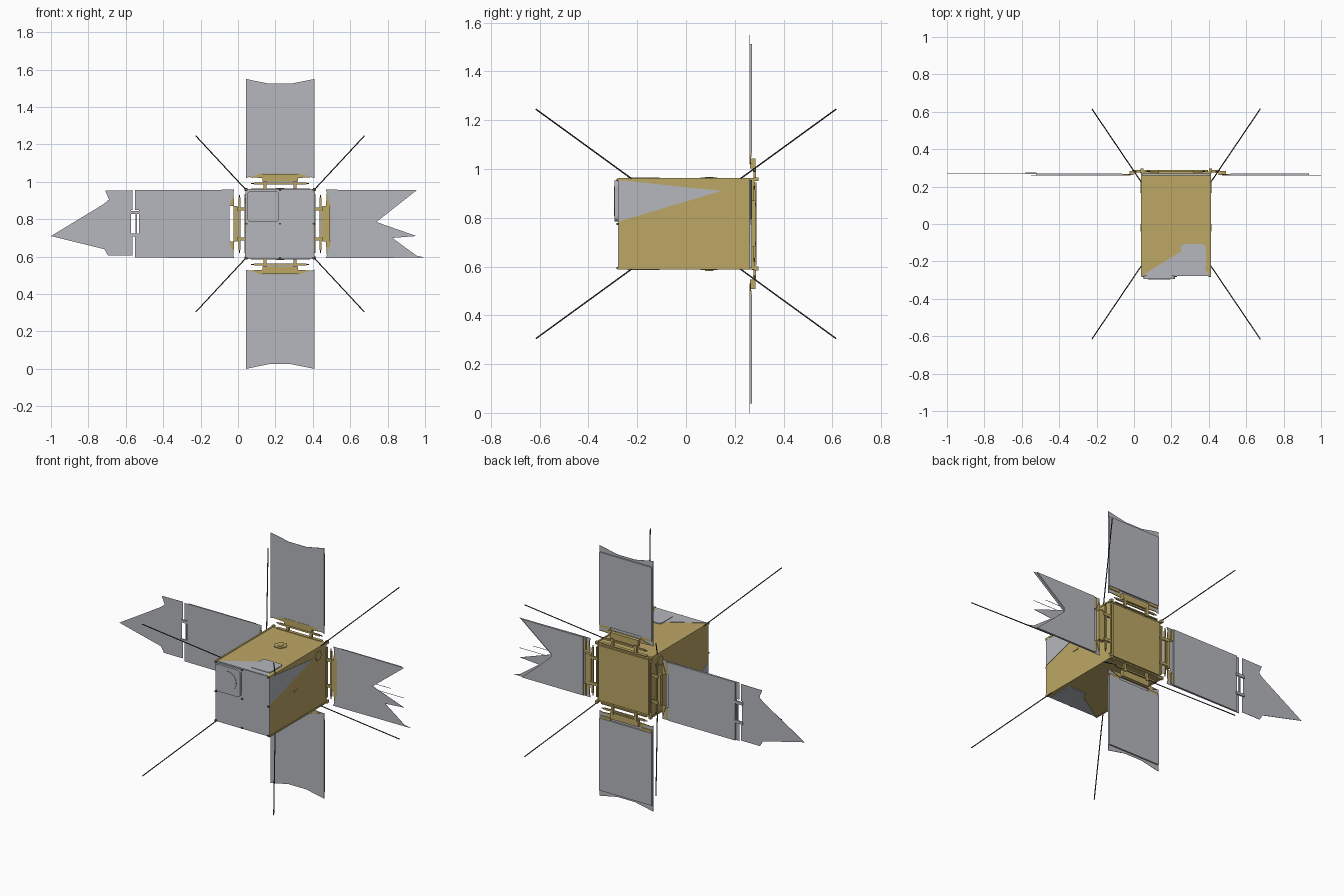
import bpy, bmesh, math
from mathutils import Vector

if "Cube" in bpy.data.objects:
    bpy.data.objects.remove(bpy.data.objects["Cube"], do_unlink=True)


def material(name, rgb):
    m = bpy.data.materials.new(name)
    m.use_nodes = True
    m.diffuse_color = (*rgb, 1)
    m.node_tree.nodes["Principled BSDF"].inputs["Base Color"].default_value = (*rgb, 1)
    return m


GOLD = material("gold foil", (0.51, 0.39, 0.13))
GREY = material("panel grey", (0.46, 0.475, 0.51))
DARK = material("dark metal", (0.06, 0.06, 0.065))

CX, CZ = 0.225, 0.775      # body axis
HALF = 0.185               # body half width
FRONT, BACK = -0.275, 0.29


def finish(name, bm, mat):
    bmesh.ops.recalc_face_normals(bm, faces=bm.faces)
    me = bpy.data.meshes.new(name)
    bm.to_mesh(me)
    bm.free()
    me.materials.append(mat)
    ob = bpy.data.objects.new(name, me)
    bpy.context.collection.objects.link(ob)
    return ob


def plate(name, points, depth, mat):
    """Flat outline extruded along the depth vector."""
    bm = bmesh.new()
    face = bm.faces.new([bm.verts.new(p) for p in points])
    out = bmesh.ops.extrude_face_region(bm, geom=[face], use_keep_orig=True)
    moved = [g for g in out["geom"] if isinstance(g, bmesh.types.BMVert)]
    bmesh.ops.translate(bm, verts=moved, vec=Vector(depth))
    return finish(name, bm, mat)


def box(name, lo, hi, mat):
    x0, y0, z0 = lo
    x1, y1, z1 = hi
    return plate(name, [(x0, y0, z0), (x1, y0, z0), (x1, y1, z0), (x0, y1, z0)],
                 (0, 0, z1 - z0), mat)


def rounded(a0, a1, b0, b1, r=0.02):
    pts = []
    for i, (a, b) in enumerate([(a1 - r, b1 - r), (a0 + r, b1 - r),
                                (a0 + r, b0 + r), (a1 - r, b0 + r)]):
        for k in range(4):
            t = math.radians(90 * i + 30 * k)
            pts.append((a + r * math.cos(t), b + r * math.sin(t)))
    return pts


def rod(name, a, b, r, mat, sides=6):
    a, b = Vector(a), Vector(b)
    q = (b - a).to_track_quat('Z', 'Y')
    ring = [a + q @ Vector((r * math.cos(math.tau * k / sides),
                            r * math.sin(math.tau * k / sides), 0)) for k in range(sides)]
    return plate(name, ring, b - a, mat)


# Body with grey front skin and back plate
box("body", (CX - HALF, FRONT, CZ - HALF), (CX + HALF, BACK - 0.01, CZ + HALF), GOLD)
box("front_skin", (CX - HALF, FRONT - 0.004, CZ - HALF),
    (CX + HALF, FRONT, CZ + HALF), GREY)
box("back_plate", (CX - 0.17, BACK - 0.01, CZ - 0.17), (CX + 0.17, BACK, CZ + 0.17), GOLD)
plate("front_hatch", [(x, FRONT - 0.004, z) for x, z in rounded(0.05, 0.22, 0.785, 0.952)],
      (0, -0.014, 0), GREY)
rod("hatch_disc", (0.135, FRONT - 0.018, 0.868), (0.135, FRONT - 0.021, 0.868), 0.06, GREY, 16)
for x in (CX - 0.18, CX, CX + 0.18):
    for z in (CZ - 0.18, CZ, CZ + 0.18):
        box("front_stud", (x - 0.006, FRONT - 0.009, z - 0.004),
            (x + 0.006, FRONT, z + 0.004), DARK)

# Grey skin patches on the sides
left_x, right_x = CX + HALF, CX - HALF
plate("left_patch", [(left_x, FRONT, 0.955), (left_x, FRONT, 0.785), (left_x, 0.145, 0.91)],
      (0.002, 0, 0), GREY)
plate("right_patch", [(right_x, FRONT, 0.6), (right_x, FRONT, 0.72), (right_x, -0.1, 0.64)],
      (-0.002, 0, 0), GREY)
for s, side in ((1, "top"), (-1, "bottom")):
    z = CZ + s * HALF
    plate(side + "_patch", [(0.045, FRONT, z), (0.40, FRONT, z), (0.31, -0.11, z)],
          (0, 0, s * 0.002), GREY)
    plate(side + "_hatch", [(x, y, z) for x, y in rounded(0.25, 0.385, -0.24, -0.108)],
          (0, 0, s * 0.005), GREY)
    rod(side + "_hex_port", (CX, 0.095, z), (CX, 0.095, z + s * 0.005), 0.04, GOLD)
    rod(side + "_hex_core", (CX, 0.095, z), (CX, 0.095, z + s * 0.008), 0.02, GOLD)
    # Hexagonal port and mid seam on each flank
    x = CX + s * HALF
    rod("flank_hex_port", (x, 0.197, 0.91), (x + s * 0.005, 0.197, 0.91), 0.03, GOLD)
    box("flank_catch", (x - 0.004, -0.04, CZ - 0.005), (x + 0.004, 0.0, CZ + 0.005), GOLD)

# Corner rails, feet and eight whip antennas
for sx in (-1, 1):
    for sz in (-1, 1):
        x, z = CX + sx * 0.183, CZ + sz * 0.183
        box("corner_rail", (x - 0.005, FRONT - 0.006, z - 0.005),
            (x + 0.005, BACK, z + 0.005), GOLD)
        box("rail_foot", (x - 0.008, BACK - 0.012, z - 0.008),
            (x + 0.008, BACK + 0.007, z + 0.008), GOLD)
        for sy in (-1, 1):
            rod("antenna", (x, sy * 0.22, z),
                (CX + sx * 0.45, sy * 0.615, CZ + sz * 0.47), 0.003, DARK)


# Solar wings: u runs across the wing, v outwards from the body axis
def wing_map(angle):
    s, c = math.sin(math.radians(angle)), math.cos(math.radians(angle))
    return lambda u, v, y: (CX + u * c + v * s, y, CZ - u * s + v * c)


def wing_plate(name, place, outline, y0, y1, mat):
    return plate(name, [place(u, v, y0) for u, v in outline], (0, y1 - y0, 0), mat)


def rect(u0, u1, v0, v1):
    return [(u0, v0), (u1, v0), (u1, v1), (u0, v1)]


ROOT = [(-0.183, 0.245), (-0.1, 0.27), (0.1, 0.27), (0.183, 0.245)]
CURVED = [(0.183, 0.775), (0.06, 0.75), (-0.06, 0.75), (-0.183, 0.775)]
TORN = [(0.18, 0.775), (0.17, 0.73), (0.075, 0.60), (0.065, 0.73),
        (-0.01, 0.515), (-0.18, 0.73)]
NOTCHED = [(0.18, 0.775), (0.075, 0.775), (0.075, 0.755), (-0.065, 0.755),
           (-0.065, 0.775), (-0.18, 0.775)]
WINGS = [("top", 0, CURVED, 0.737), ("bottom", 180, CURVED, 0.737),
         ("left", 90, TORN, 0.51), ("right", -90, NOTCHED, 0.75)]

for name, angle, tip, slab_end in WINGS:
    place = wing_map(angle)
    wing_plate(name + "_wing_sheet", place, ROOT + tip, 0.260, 0.262, GREY)
    wing_plate(name + "_wing_slab", place, rect(-0.18, 0.18, 0.29, slab_end),
               0.262, 0.271, GREY)
    outer = 0.25 if name == "right" else 0.268
    # Hinge block, knuckles, links and spring rod
    wing_plate(name + "_hinge_block", place, rect(-0.095, 0.095, 0.228, outer),
               0.262, 0.284, GOLD)
    wing_plate(name + "_hinge_bar", place, rect(-0.14, 0.14, 0.212, 0.222),
               0.274, 0.284, GOLD)
    for s in (-1, 1):
        wing_plate(name + "_hinge_wedge", place,
                   [(s * 0.17, 0.25), (s * 0.095, 0.245), (s * 0.095, 0.274)],
                   0.262, 0.266, GOLD)
        wing_plate(name + "_hinge_link", place,
                   rect(s * 0.08 - 0.008, s * 0.08 + 0.008, 0.18, 0.235),
                   0.276, 0.288, GOLD)
        wing_plate(name + "_root_strip", place,
                   rect(s * 0.14 - 0.035, s * 0.14 + 0.035, 0.274, 0.29),
                   0.262, 0.268, GOLD)
    rod(name + "_spring_rod", place(-0.155, 0.217, 0.28), place(0.155, 0.217, 0.28),
        0.003, DARK)
    wing_plate(name + "_body_bar", place, rect(-0.155, 0.155, 0.183, 0.189),
               0.27, 0.29, GOLD)

# Loose strands and edge rails of the torn left wing
place = wing_map(90)
for u, end in ((-0.03, 0.64), (0.005, 0.73), (0.035, 0.64)):
    wing_plate("torn_strand", place, rect(u, u + 0.002, 0.5, end), 0.260, 0.262, GREY)
wing_plate("torn_slab_upper", place, [(-0.18, 0.51), (-0.02, 0.51), (-0.18, 0.71)],
           0.262, 0.271, GREY)
wing_plate("torn_slab_lower", place, [(0.0, 0.51), (0.18, 0.51), (0.18, 0.71), (0.075, 0.59)],
           0.262, 0.271, GREY)

# Pointed outer section of the right wing
place = wing_map(-90)
POINTED = [(-0.17, 0.79), (-0.065, 0.79), (-0.065, 0.797), (0.075, 0.797), (0.075, 0.79),
           (0.18, 0.79), (0.178, 0.935), (0.13, 0.915), (0.105, 0.945),
           (-0.065, 1.225), (-0.135, 0.94), (-0.17, 0.92)]
wing_plate("right_outer_sheet", place, POINTED, 0.268, 0.270, GREY)
wing_plate("outer_hinge_bar", place, rect(-0.06, 0.07, 0.764, 0.772), 0.266, 0.276, GREY)
for u in (-0.06, 0.06):
    wing_plate("outer_hinge_tab", place, rect(u - 0.008, u + 0.008, 0.745, 0.805),
               0.266, 0.276, GREY)
